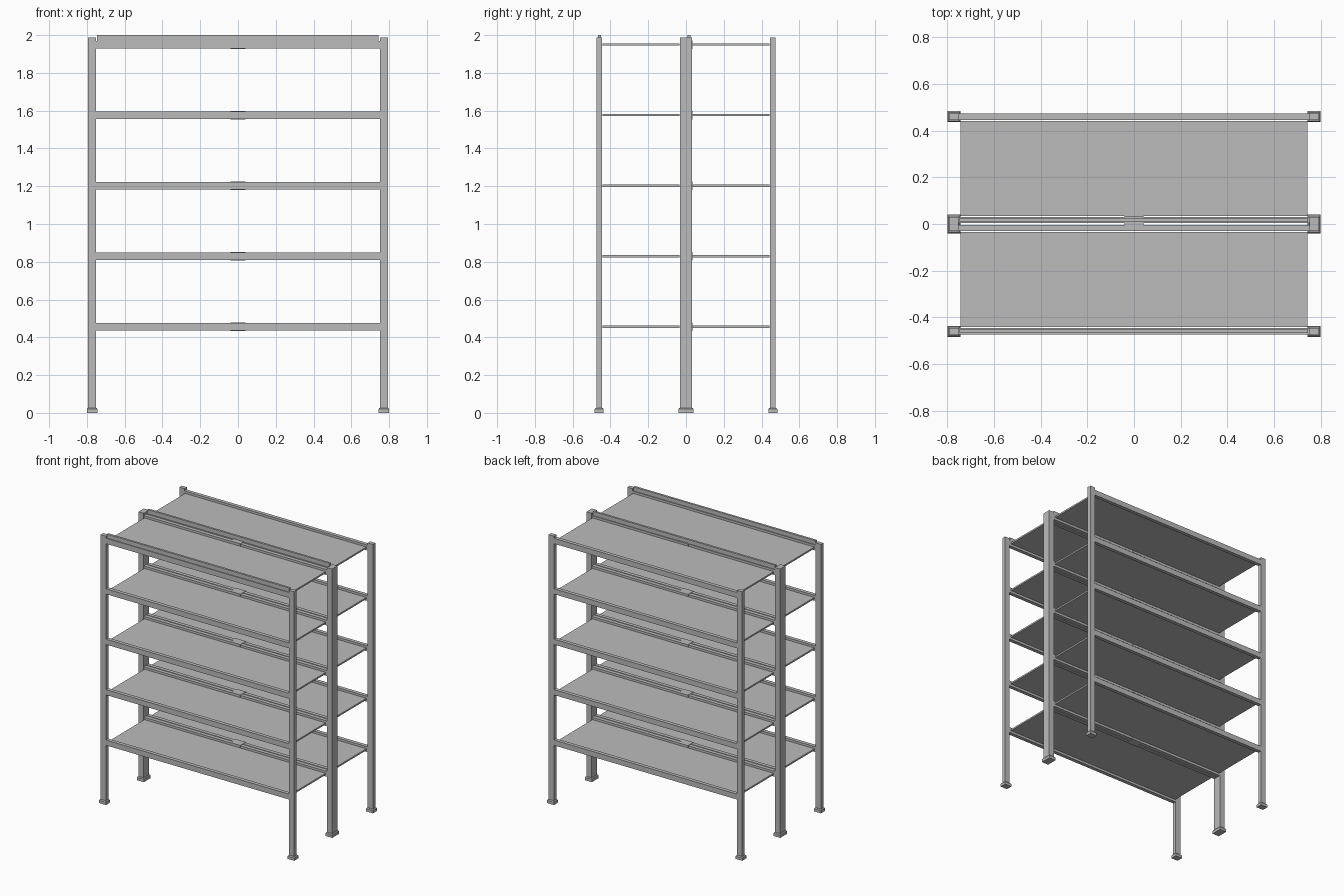
import bpy
import bmesh

if "Cube" in bpy.data.objects:
    bpy.data.objects.remove(bpy.data.objects["Cube"], do_unlink=True)

# Single painted-metal colour
grey = (0.5, 0.5, 0.5, 1.0)
metal = bpy.data.materials.new("grey metal")
metal.use_nodes = True
metal.diffuse_color = grey
metal.node_tree.nodes["Principled BSDF"].inputs["Base Color"].default_value = grey


def box(name, x, y, z, taper=None):
    """Box from (low, high) ranges; taper shrinks the top by a margin."""
    bm = bmesh.new()
    bmesh.ops.create_cube(bm, size=1)
    for v in bm.verts:
        top = v.co.z > 0
        for axis, (lo, hi) in enumerate((x, y, z)):
            high = v.co[axis] > 0
            v.co[axis] = hi if high else lo
            if taper and top and axis < 2:
                v.co[axis] += -taper if high else taper
    mesh = bpy.data.meshes.new(name)
    bm.to_mesh(mesh)
    bm.free()
    mesh.materials.append(metal)
    obj = bpy.data.objects.new(name, mesh)
    bpy.context.collection.objects.link(obj)
    return obj


def around(centre, half):
    return (centre - half, centre + half)


# Main dimensions
POST_X, POST_HALF = 0.772, 0.021
POST_TOP = 1.987
BEAM_HALF_Y, BEAM_HALF_Z = 0.0135, 0.02
SPAN = (-0.751, 0.751)
SHELF_X = (-0.743, 0.743)
LEVELS = [0.456 + 0.3735 * i for i in range(5)]

# Posts and feet: slim outer rows, deep shared middle row
rows = (("front", -0.46, 0.0145), ("middle", 0, 0.031), ("rear", 0.46, 0.0145))
for row, y, half_y in rows:
    for side, sign in (("left", 1), ("right", -1)):
        x = sign * POST_X
        px, py = around(x, POST_HALF), around(y, half_y)
        box(f"{row}_{side}_post", px, py, (0.02, POST_TOP))
        fx, fy = around(x, 0.028), around(y, half_y + 0.009)
        box(f"{row}_{side}_foot", fx, fy, (0, 0.02))
        box(f"{row}_{side}_foot_collar", fx, fy, (0.02, 0.027), taper=0.005)

# Two bays, each with a front beam, a shelf panel and a rear beam per level
bays = (("front_bay", -0.459, -0.017), ("rear_bay", 0.017, 0.459))
for bay, y_front, y_rear in bays:
    for i, z in enumerate(LEVELS, 1):
        bz = around(z, BEAM_HALF_Z)
        box(f"{bay}_front_beam_{i}", SPAN, around(y_front, BEAM_HALF_Y), bz)
        box(f"{bay}_rear_beam_{i}", SPAN, around(y_rear, BEAM_HALF_Y), bz)
        box(f"{bay}_shelf_{i}", SHELF_X,
            (y_front + 0.018, y_rear - 0.018), around(z, 0.006))
    # Raised stop rail along the top front beam
    box(f"{bay}_stop_rail", (-0.747, 0.745), around(y_front, 0.008),
        (LEVELS[-1] + BEAM_HALF_Z, 2.0))

# Clips joining the paired middle beams
for i, z in enumerate(LEVELS, 1):
    box(f"beam_clip_{i}", around(0, 0.04), (-0.031, 0.035), around(z, 0.0225))
